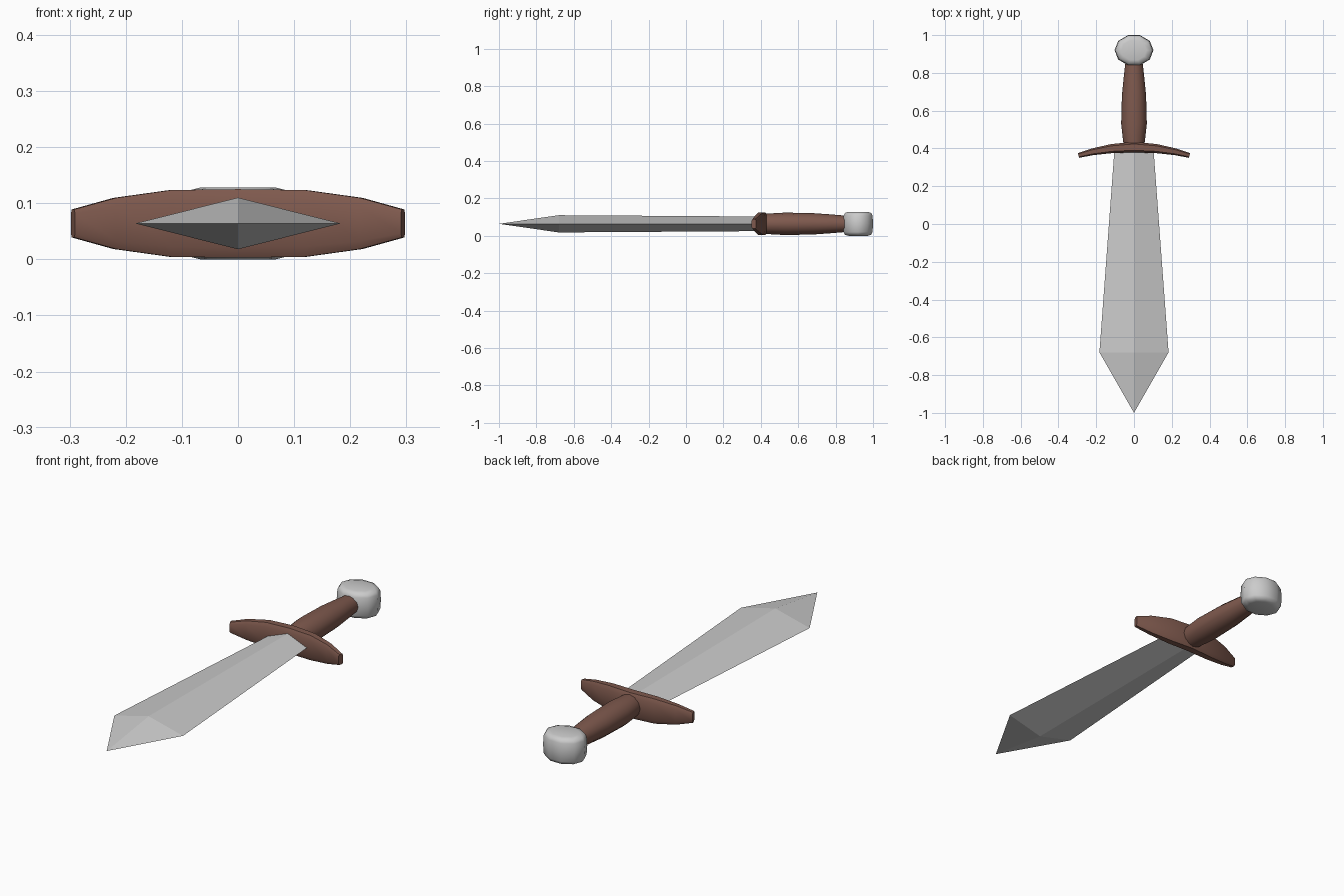
import bpy, bmesh
from math import sin, cos, pi, radians
from mathutils import Vector

if "Cube" in bpy.data.objects:
    bpy.data.objects.remove(bpy.data.objects["Cube"])

ZC = 0.064  # height of the sword's long axis

brown = bpy.data.materials.new("brown")
brown.diffuse_color = (0.21, 0.1, 0.075, 1)
brown.use_nodes = True
brown.node_tree.nodes["Principled BSDF"].inputs["Base Color"].default_value = brown.diffuse_color


def loft(name, rings, material=None, smooth=None):
    """Skin a list of equal-length point rings and cap both ends."""
    bm = bmesh.new()
    loops = [[bm.verts.new(p) for p in ring] for ring in rings]
    n = len(loops[0])
    for a, b in zip(loops, loops[1:]):
        for i in range(n):
            j = (i + 1) % n
            bm.faces.new((a[i], a[j], b[j], b[i]))
    bm.faces.new(loops[0])
    bm.faces.new(loops[-1])
    bmesh.ops.remove_doubles(bm, verts=bm.verts, dist=1e-5)
    bmesh.ops.recalc_face_normals(bm, faces=bm.faces)
    mesh = bpy.data.meshes.new(name)
    bm.to_mesh(mesh)
    bm.free()
    obj = bpy.data.objects.new(name, mesh)
    bpy.context.collection.objects.link(obj)
    if material:
        mesh.materials.append(material)
    if smooth:
        bpy.ops.object.select_all(action='DESELECT')
        obj.select_set(True)
        bpy.context.view_layer.objects.active = obj
        bpy.ops.object.shade_smooth_by_angle(angle=radians(smooth))
    return obj


def ellipse_y(y, rx, rz, n):
    """Ring around the sword's long axis."""
    return [(rx * cos(2 * pi * i / n), y, ZC + rz * sin(2 * pi * i / n)) for i in range(n)]


# Blade: diamond section, widening to the shoulders, then a point
blade = loft("blade", [ellipse_y(0.40, 0.103, 0.039, 4),
                       ellipse_y(-0.68, 0.183, 0.046, 4)])
bm = bmesh.new()
bm.from_mesh(blade.data)
bm.faces.ensure_lookup_table()
front = min(bm.faces, key=lambda f: f.calc_center_median().y)
bmesh.ops.poke(bm, faces=[front])
min(bm.verts, key=lambda v: abs(v.co.x) + abs(v.co.z - ZC)).co = (0, -1, ZC)
bm.to_mesh(blade.data)
bm.free()

# Crossguard: chamfered section swept along a shallow arc, tapering to the ends
half = [(0.0, 0.407, 0.028, 0.061, 0), (0.12, 0.399, 0.024, 0.0595, 0.12),
        (0.22, 0.382, 0.018, 0.0455, 0.22), (0.294, 0.363, 0.013, 0.025, 0.29)]
stations = [(-x, y, t, h, -a) for x, y, t, h, a in half[:0:-1]] + half
section = [(1, 0.7), (0.6, 1), (-0.6, 1), (-1, 0.7),
           (-1, -0.7), (-0.6, -1), (0.6, -1), (1, -0.7)]
loft("crossguard",
     [[(x + sin(a) * t * u, y + cos(a) * t * u, ZC + h * v) for u, v in section]
      for x, y, t, h, a in stations], brown, 50)

# Grip: slightly swollen round handle
grip = [(0.41, 0.053, 0.052), (0.44, 0.058, 0.055), (0.53, 0.068, 0.06),
        (0.68, 0.064, 0.057), (0.78, 0.054, 0.05), (0.86, 0.045, 0.043)]
loft("grip", [ellipse_y(y, rx, rz, 12) for y, rx, rz in grip], brown, 50)

# Pommel: upright ten-sided drum with rounded rims
drum = [(0.0, 0.65), (0.006, 0.88), (0.02, 0.97), (0.064, 1.0),
        (0.108, 0.97), (0.122, 0.88), (0.128, 0.65)]
loft("pommel",
     [[(0.103 * s * cos(2 * pi * i / 10), 0.92 + 0.084 * s * sin(2 * pi * i / 10), z)
       for i in range(10)] for z, s in drum], None, 60)
